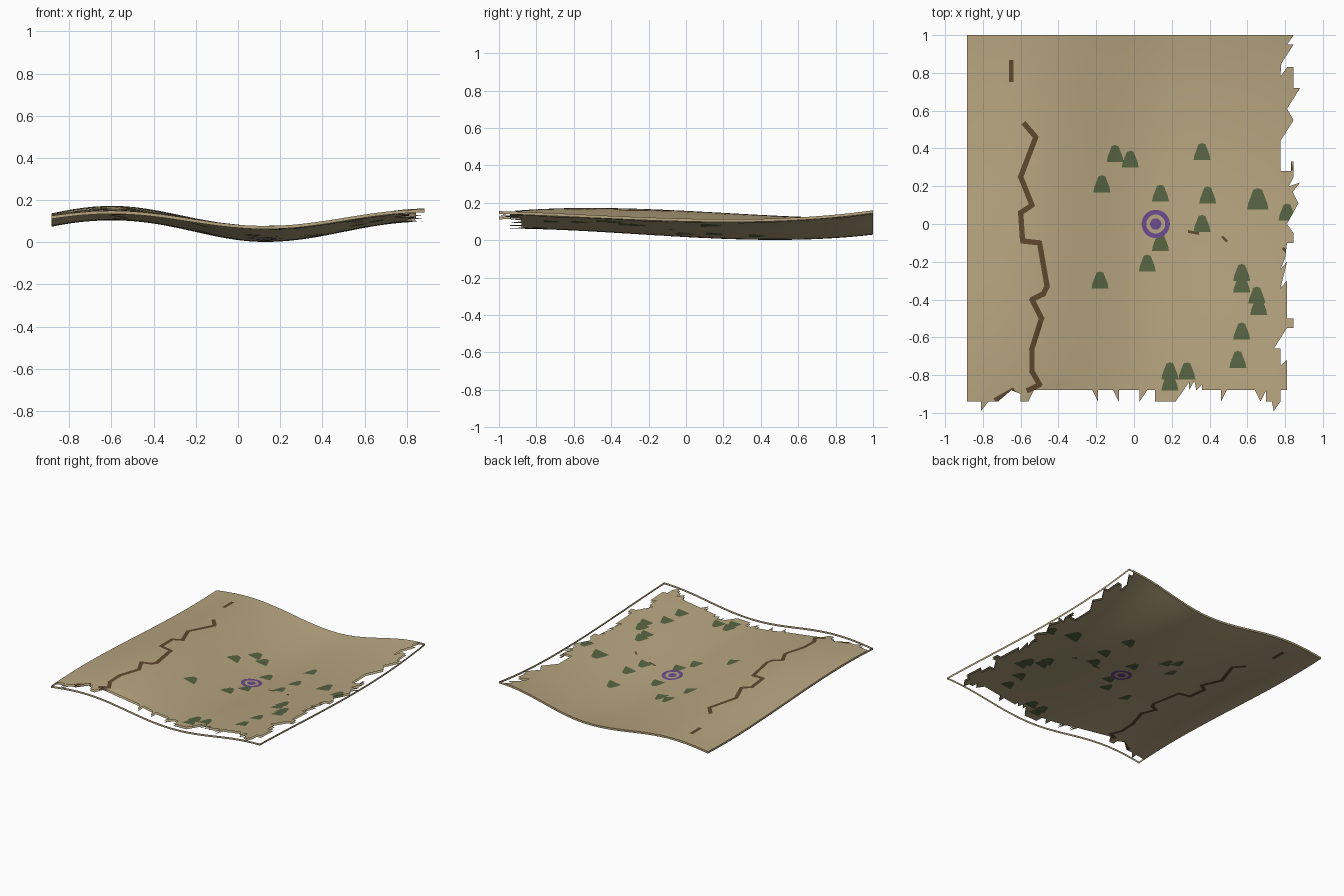
import bpy, math
from mathutils import Vector
from mathutils.geometry import delaunay_2d_cdt

if "Cube" in bpy.data.objects:
    bpy.data.objects.remove(bpy.data.objects["Cube"])

HALF_X, HALF_Y, HALF_THICK = 0.885, 1.0, 0.0075


def make_material(name, rgb):
    linear = [((c / 255 + 0.055) / 1.055) ** 2.4 for c in rgb] + [1.0]
    mat = bpy.data.materials.new(name)
    mat.use_nodes = True
    mat.diffuse_color = linear
    node = mat.node_tree.nodes["Principled BSDF"]
    node.inputs["Base Color"].default_value = linear
    node.inputs["Roughness"].default_value = 0.9
    return mat


materials = [
    make_material("parchment tan", (183, 165, 128)),
    make_material("ink brown", (94, 72, 46)),
    make_material("tree green", (87, 100, 66)),
    make_material("marker purple", (106, 76, 142)),
]
TAN, BROWN, GREEN, PURPLE = range(4)


# Wavy height of the sheet: ridge, valley and right edge, each a cubic along y
def cubic(values, y):
    nodes = (-1, -0.35, 0.45, 1)
    total = 0
    for i, value in enumerate(values):
        for j, node in enumerate(nodes):
            if j != i:
                value *= (y - node) / (nodes[i] - node)
        total += value
    return total


def height(x, y):
    ridge = cubic((0.142, 0.163, 0.125, 0.112), y)
    valley = cubic((0.070, 0.045, 0.009, 0.037), y)
    right = cubic((0.148, 0.120, 0.108, 0.152), y)
    crest, span = (ridge, 0.73) if x < 0.13 else (right, 0.755)
    blend = 0.5 - 0.5 * math.cos(math.pi * (x - 0.13) / span)
    return valley + (crest - valley) * blend


def points(*pairs):
    return [Vector((x / 100, y / 100)) for x, y in pairs]


# Torn outline, down the right side and then along the front
right_tear = points(
    (84.5, 100), (81, 95), (84.5, 95), (78, 85), (77.5, 78), (81, 83), (84.5, 83),
    (84.5, 72), (88, 72), (81, 61), (84.5, 55), (77.5, 44), (77.5, 28), (83, 28),
    (83, 33), (84.5, 33), (84.5, 25), (82, 20), (88, 22), (84, 17), (87, 11),
    (81, 0), (84.5, -5), (84.5, -10), (81, -10), (80, -18), (77.5, -24), (81, -20),
    (77.5, -34), (81, -30), (81, -50), (84.5, -50), (84.5, -55), (81, -55),
    (74, -66), (77.5, -66), (77.5, -75), (81, -72), (81, -88), (77.5, -88),
    (77.5, -94), (74, -99))
front_tear = points(
    (73, -94), (70, -94), (70, -88), (67, -94), (64, -88), (49, -88), (46, -94),
    (46, -88), (36, -88), (36, -85), (33, -88), (32, -83), (29, -88), (29, -84),
    (22, -94), (11, -94), (11, -88), (7, -88), (3, -94), (3, -88), (-8, -88),
    (-8, -94), (-11, -88), (-19, -88), (-19, -94), (-22, -88), (-53, -88),
    (-56, -94), (-60, -94), (-60, -90), (-65, -88), (-72, -94), (-77, -94),
    (-81, -99), (-81, -94))
outline = right_tear + front_tear + points((-88.5, -94), (-88.5, 100))


# Painted shapes
def ring(center, radius, sides=28):
    return [center + radius * Vector((math.cos(a), math.sin(a)))
            for a in (math.tau * i / sides for i in range(sides))]


def stroke(path, width):
    quads = []
    for a, b in zip(path, path[1:]):
        along = (b - a).normalized() * width / 2
        side = Vector((-along.y, along.x))
        a, b = a - along * 0.6, b + along * 0.6
        quads.append([a + side, a - side, b - side, b + side])
    return quads


def tree(base, scale=1.0):
    shape = points((-4.5, -4.2), (-4, -1.5), (-1.8, 4.2), (0, 4.8),
                   (1.8, 4.2), (4, -1.5), (4.5, -4.2))
    return [base + p * scale for p in shape]


river = points((-58, 53), (-52, 46), (-60, 25), (-54, 10), (-60, 6), (-59, -9),
               (-50, -10), (-46, -33), (-48, -37), (-54, -40), (-49, -50),
               (-54, -66), (-54, -78), (-50, -85), (-56, -88))
small_strokes = [points((-65, 86), (-65, 76)), points((-64, -88), (-73, -93)),
                 points((82, 33), (83, 29)), points((29, -4), (34, -5)),
                 points((47, -7), (49, -9)), points((79, -13), (81, -15))]
trees = points((-10, 37), (-2, 34), (36, 38), (-17, 21), (14, 16), (39, 15),
               (36, 0), (14, -10), (7, -21), (-18, -30), (57, -26), (57, -32),
               (65, -38), (66, -44), (57, -57), (55, -72), (19, -78), (28, -78),
               (19, -84), (81, 6))
marker = Vector((0.115, 0))

painted = [(BROWN, q) for q in stroke(river, 0.028)]
for i, path in enumerate(small_strokes):
    painted += [(BROWN, q) for q in stroke(path, 0.026 if i < 3 else 0.014)]
painted += [(GREEN, tree(p)) for p in trees]
painted.append((GREEN, tree(Vector((0.655, 0.13)), 1.25)))
marker_rings = [ring(marker, r) for r in (0.075, 0.05, 0.03)]


def inside(p, loop):
    hit = False
    for a, b in zip(loop, loop[1:] + loop[:1]):
        if (a.y > p.y) != (b.y > p.y):
            if p.x < a.x + (p.y - a.y) * (b.x - a.x) / (b.y - a.y):
                hit = not hit
    return hit


def face_colour(p):
    if sum(inside(p, loop) for loop in marker_rings) in (1, 3):
        return PURPLE
    found = [colour for colour, loop in painted if inside(p, loop)]
    return max(found, default=TAN)


def build(name, verts, faces, colours=None, smooth=True):
    mesh = bpy.data.meshes.new(name)
    mesh.from_pydata(verts, [], faces)
    for mat in materials if colours else materials[:1]:
        mesh.materials.append(mat)
    for i, poly in enumerate(mesh.polygons):
        poly.use_smooth = smooth
        poly.material_index = colours[i] if colours else TAN
    mesh.update()
    obj = bpy.data.objects.new(name, mesh)
    bpy.context.collection.objects.link(obj)
    return obj


# Sheet: a triangulated grid cut along the outline and painted shapes
COLS, ROWS = 36, 40
flat = [Vector((HALF_X * (2 * i / COLS - 1), HALF_Y * (2 * j / ROWS - 1)))
        for i in range(COLS + 1) for j in range(ROWS + 1)]
edges = []
for loop in [outline] + [s for _, s in painted] + marker_rings:
    start, count = len(flat), len(loop)
    flat += loop
    edges += [(start + k, start + (k + 1) % count) for k in range(count)]
cut = delaunay_2d_cdt(flat, edges, [], 0, 1e-5)
flat, triangles = cut[0], cut[2]

kept, colours = [], []
for tri in triangles:
    middle = sum((flat[k] for k in tri), Vector((0, 0))) / len(tri)
    if inside(middle, outline):
        a, b, c = (flat[k] for k in tri[:3])
        turn = (b - a).cross(c - a)
        kept.append(list(tri) if turn > 0 else list(reversed(tri)))
        colours.append(face_colour(middle))

used = sorted({k for tri in kept for k in tri})
renumber = {k: i for i, k in enumerate(used)}
kept = [[renumber[k] for k in tri] for tri in kept]
for name, side in (("parchment_top", 1), ("parchment_underside", -1)):
    verts = [(flat[k].x, flat[k].y, height(*flat[k]) + side * HALF_THICK) for k in used]
    build(name, verts, [tri[::side] for tri in kept], colours)


# Thin border strips following the four straight sides
def border(name, start, end, steps=48):
    verts = []
    for i in range(steps + 1):
        x, y = Vector(start).lerp(Vector(end), i / steps)
        z = height(x, y)
        verts += [(x, y, z - HALF_THICK), (x, y, z + HALF_THICK)]
    faces = [(2 * i, 2 * i + 2, 2 * i + 3, 2 * i + 1) for i in range(steps)]
    build(name, verts, faces)


corners = [(-HALF_X, -HALF_Y), (HALF_X, -HALF_Y), (HALF_X, HALF_Y), (-HALF_X, HALF_Y)]
for i, side in enumerate(("front", "left", "back", "right")):
    border(side + "_border", corners[i], corners[(i + 1) % 4])
